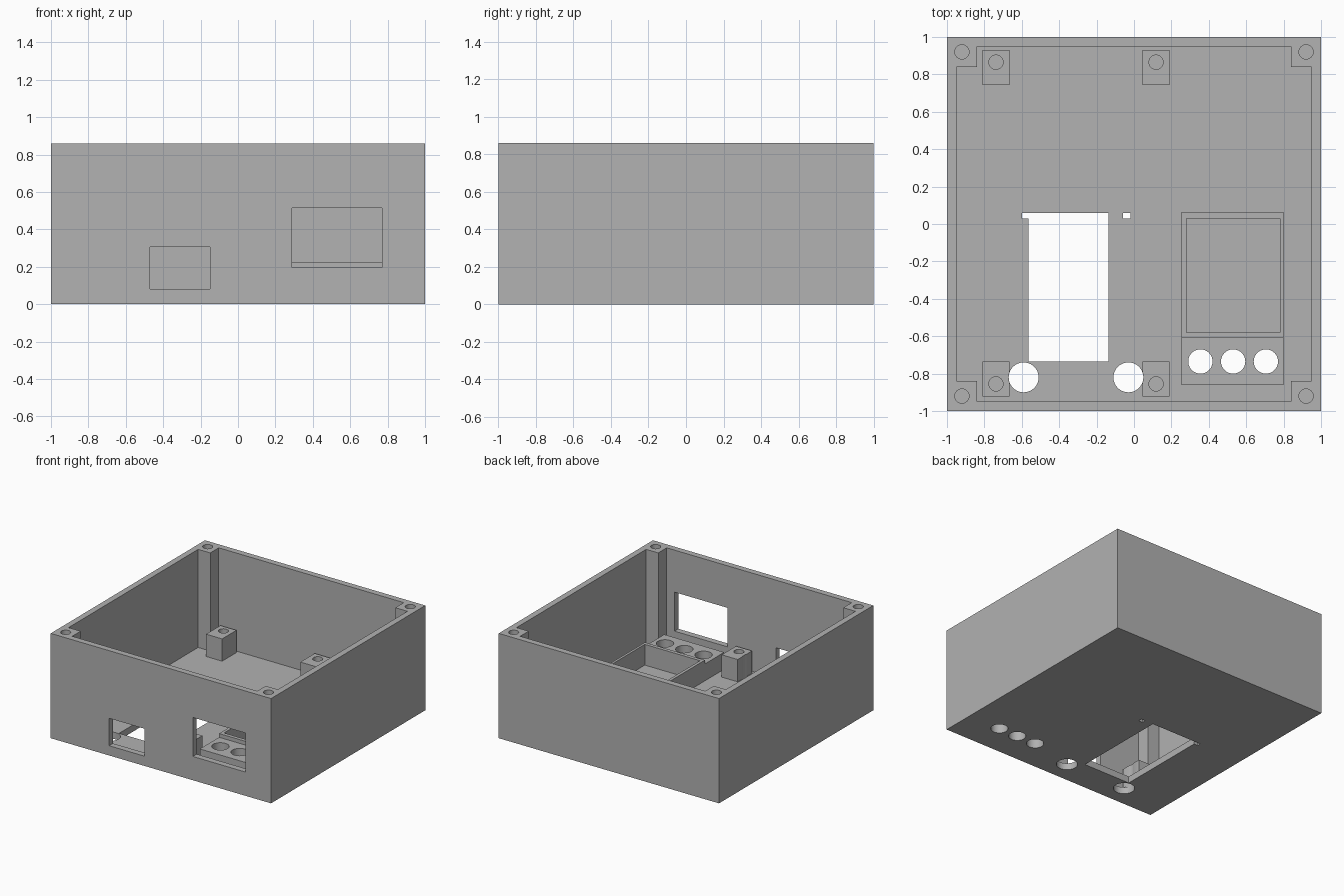
import bpy
import bmesh
from math import radians

old = bpy.data.objects.get("Cube")
if old:
    bpy.data.objects.remove(old, do_unlink=True)

grey = bpy.data.materials.new("mid grey plastic")
grey.use_nodes = True
tone = (0.445, 0.445, 0.445, 1)
grey.diffuse_color = tone
grey.node_tree.nodes["Principled BSDF"].inputs["Base Color"].default_value = tone

HEIGHT = 0.86
FLOOR = 0.055
SUNK = 0.03      # depth parts are embedded to, inside the floor
WALL = 0.95      # inner face of the walls
CORNER = 0.84    # inner face of the corner pillars


def new_object(name, bm):
    bmesh.ops.recalc_face_normals(bm, faces=bm.faces)
    mesh = bpy.data.meshes.new(name)
    bm.to_mesh(mesh)
    bm.free()
    mesh.materials.append(grey)
    obj = bpy.data.objects.new(name, mesh)
    bpy.context.collection.objects.link(obj)
    return obj


def prism(name, outline, z0, z1):
    """Extrude a flat outline from z0 to z1."""
    bm = bmesh.new()
    face = bm.faces.new([bm.verts.new((x, y, z0)) for x, y in outline])
    top = bmesh.ops.extrude_face_region(bm, geom=[face])["geom"]
    verts = [v for v in top if isinstance(v, bmesh.types.BMVert)]
    bmesh.ops.translate(bm, verts=verts, vec=(0, 0, z1 - z0))
    return new_object(name, bm)


def box(name, x0, x1, y0, y1, z0, z1):
    return prism(name, [(x0, y0), (x1, y0), (x1, y1), (x0, y1)], z0, z1)


def cylinder(name, x, y, r, z0, z1):
    bm = bmesh.new()
    bmesh.ops.create_cone(bm, cap_ends=True, segments=40, radius1=r, radius2=r, depth=z1 - z0)
    bmesh.ops.translate(bm, verts=bm.verts, vec=(x, y, (z0 + z1) / 2))
    return new_object(name, bm)


def cut(obj, cutters):
    """Subtract each cutter, bake the result and remove the cutter."""
    for cutter in cutters:
        cutter.hide_render = True
        mod = obj.modifiers.new("cut", "BOOLEAN")
        mod.operation = "DIFFERENCE"
        mod.solver = "EXACT"
        mod.object = cutter
    graph = bpy.context.evaluated_depsgraph_get()
    mesh = bpy.data.meshes.new_from_object(obj.evaluated_get(graph))
    obj.modifiers.clear()
    obj.data = mesh
    for cutter in cutters:
        bpy.data.objects.remove(cutter, do_unlink=True)


def knob_holes():
    return [cylinder("knob_cutter", x, -0.82, 0.08, -0.1, 0.4) for x in (-0.59, -0.03)]


def button_holes():
    return [cylinder("button_cutter", x, -0.735, 0.065, -0.1, 0.4) for x in (0.355, 0.53, 0.705)]


# Open case with full-height corner pillars left by a cross-shaped cavity
case = box("case", -1, 1, -1, 1, 0, HEIGHT)
quarter = [(WALL, CORNER), (CORNER, CORNER), (CORNER, WALL)]
cavity_outline = (quarter
                  + [(-x, y) for x, y in reversed(quarter)]
                  + [(-x, -y) for x, y in quarter]
                  + [(x, -y) for x, y in reversed(quarter)])
cutters = [prism("cavity_cutter", cavity_outline, FLOOR, HEIGHT + 0.1)]

# Screw holes in the corner pillars
for x in (-0.92, 0.92):
    for y in (-0.92, 0.92):
        cutters.append(cylinder("screw_cutter", x, y, 0.038, HEIGHT - 0.35, HEIGHT + 0.1))

# Front wall windows
cutters.append(box("small_window_cutter", -0.47, -0.15, -1.1, -0.93, 0.08, 0.305))
cutters.append(box("large_window_cutter", 0.29, 0.77, -1.1, -0.93, 0.195, 0.515))

# Floor opening with its side notch, and the small square hole
opening = [(-0.565, -0.735), (-0.135, -0.735), (-0.135, 0.06),
           (-0.6, 0.06), (-0.6, 0.03), (-0.565, 0.03)]
cutters.append(prism("floor_opening_cutter", opening, -0.1, 0.2))
cutters.append(box("pin_cutter", -0.06, -0.02, 0.03, 0.06, -0.1, 0.2))
cut(case, cutters + knob_holes() + button_holes())

# Board standoffs with screw holes
for side, x in (("right", -0.738), ("left", 0.118)):
    for end, y, hole_y in (("front", -0.828, -0.855), ("back", 0.837, 0.865)):
        post = box(f"standoff_{end}_{side}", x - 0.073, x + 0.073,
                   y - 0.093, y + 0.093, SUNK, 0.238)
        holes = [cylinder("screw_cutter", x, hole_y, 0.038, FLOOR, 0.4)]
        cut(post, holes + (knob_holes() if end == "front" else []))

# Pocket frame and the lower button block in front of it
frame = box("pocket_frame", 0.255, 0.80, -0.61, 0.065, SUNK, 0.225)
cut(frame, [box("pocket_cutter", 0.28, 0.78, -0.58, 0.03, -0.1, 0.4)])
block = box("button_block", 0.255, 0.80, -0.86, -0.605, SUNK, 0.194)
cut(block, button_holes())

# Smooth the round holes, keep all edges sharp
bpy.ops.object.select_all(action="DESELECT")
for obj in bpy.context.collection.objects:
    if obj.type == "MESH" and grey.name in obj.data.materials:
        obj.select_set(True)
        bpy.context.view_layer.objects.active = obj
bpy.ops.object.shade_smooth_by_angle(angle=radians(30))
